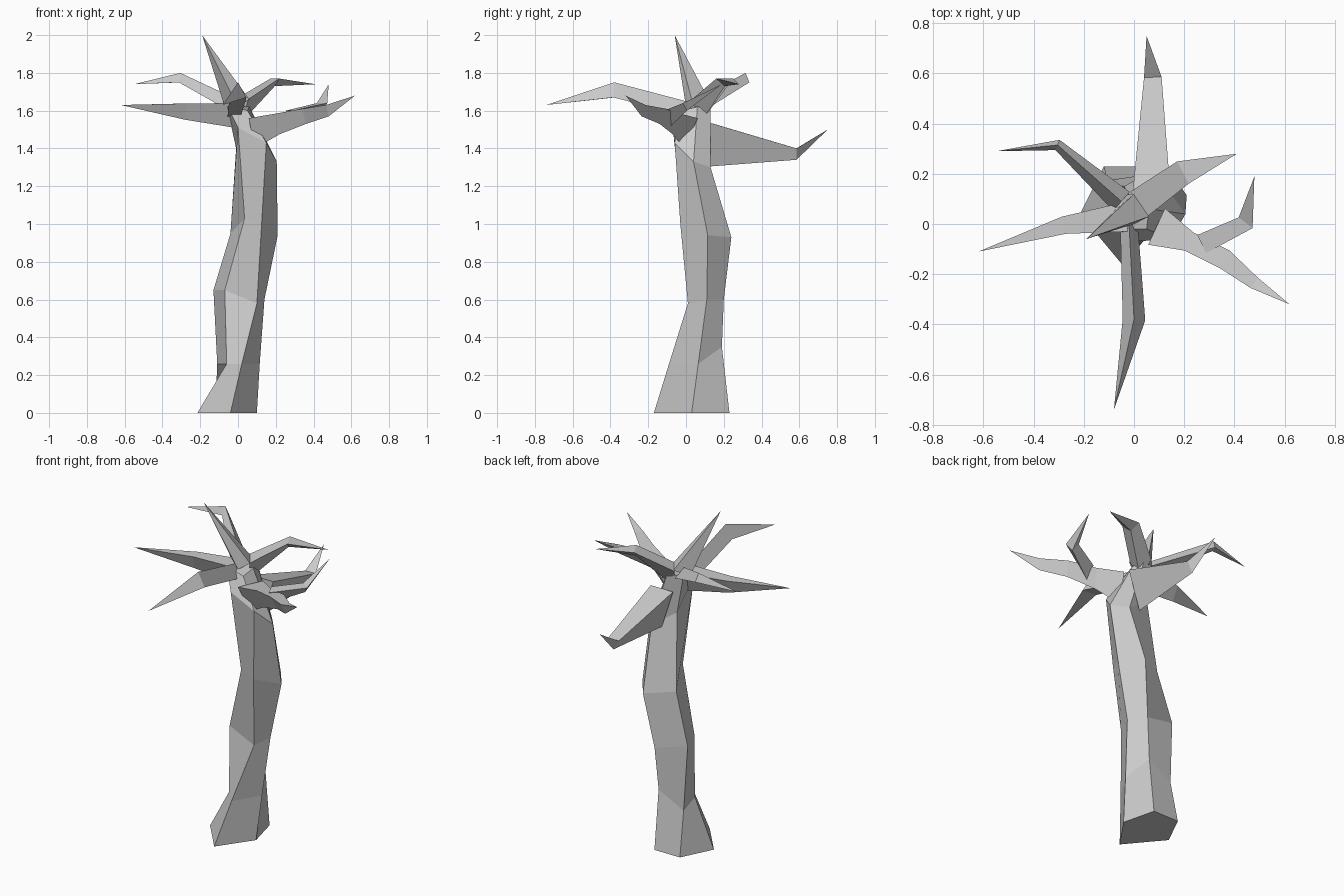
import bpy, bmesh
from mathutils import Vector


def loft(name, rings, tip=None):
    """Skin equal-sized rings; close the end with a cap or a point."""
    bm = bmesh.new()
    vs = [[bm.verts.new(p) for p in r] for r in rings]
    n = len(vs[0])
    for a, b in zip(vs, vs[1:]):
        for i in range(n):
            j = (i + 1) % n
            bm.faces.new((a[i], a[j], b[j], b[i]))
    bm.faces.new(vs[0][::-1])
    if tip is None:
        bm.faces.new(vs[-1])
    else:
        t = bm.verts.new(tip)
        for i in range(n):
            bm.faces.new((vs[-1][i], vs[-1][(i + 1) % n], t))
    bmesh.ops.recalc_face_normals(bm, faces=bm.faces)
    me = bpy.data.meshes.new(name)
    bm.to_mesh(me)
    bm.free()
    ob = bpy.data.objects.new(name, me)
    bpy.context.collection.objects.link(ob)
    return ob


def branch(name, path, tip):
    """Three-sided branch: path of (x, y, z, half width, half height).
    Positive height puts the ridge underneath, negative on top."""
    pts = [Vector(p[:3]) for p in path] + [Vector(tip)]
    rings = []
    for i, p in enumerate(path):
        d = pts[i + 1] - pts[max(i - 1, 0)]
        s = Vector((-d.y, d.x, 0)).normalized() * p[3]
        up = Vector((0, 0, p[4]))
        rings.append([pts[i] + s + up, pts[i] - s + up, pts[i] - up])
    return loft(name, rings, tip)


# Five-sided crooked trunk: front, right, back right, back left, left
loft("trunk", [
    [(-.04, -.17, 0), (.10, .03, 0), (.05, .23, 0), (-.12, .23, 0), (-.215, .04, 0)],
    [(.02, -.09, .26), (.115, .065, .26), (.05, .19, .35), (-.11, .18, .26), (-.06, 0, .26)],
    [(.10, .01, .58), (.14, .11, .60), (.07, .20, .60), (-.13, .17, .65), (-.07, .02, .65)],
    [(.125, -.03, 1.0), (.21, .115, .94), (.12, .24, .93), (-.04, .15, .95), (.035, -.02, 1.03)],
    [(.15, -.06, 1.43), (.205, .04, 1.33), (.14, .13, 1.30), (-.01, .10, 1.40), (0, -.07, 1.51)],
    [(.05, -.02, 1.60), (.06, .06, 1.62), (.04, .13, 1.62), (-.06, .11, 1.64), (-.06, -.02, 1.63)],
])

# Low, thick branches
branch("right_branch", [(.09, -.01, 1.48, .08, .08), (.22, -.07, 1.53, .04, .055),
                        (.36, -.14, 1.57, .04, .04), (.48, -.235, 1.60, .025, .03)],
       (.62, -.32, 1.68))
branch("right_twig", [(.27, -.08, 1.56, .04, .04), (.445, .005, 1.62, .035, .02)],
       (.48, .19, 1.74))
branch("back_branch", [(.07, .13, 1.42, .075, .115), (.075, .585, 1.37, .035, .03)],
       (.05, .75, 1.50))
branch("left_branch", [(-.02, .03, 1.575, .06, .065), (-.28, -.005, 1.595, .035, .043)],
       (-.62, -.11, 1.63))

# Upper branches
branch("front_branch", [(-.02, 0, 1.61, .035, -.04), (0, -.38, 1.71, .045, -.04)],
       (-.08, -.74, 1.63))
branch("back_left_branch", [(-.05, .09, 1.65, .05, -.03), (-.305, .315, 1.775, .022, -.025)],
       (-.55, .29, 1.74))
branch("back_right_branch", [(.02, .08, 1.60, .06, .06), (.195, .205, 1.75, .05, .02)],
       (.41, .28, 1.74))

# Upright spike
loft("top_spike", [[(-.07, .06, 1.62), (0, 0, 1.62), (.06, .03, 1.66), (.0, .12, 1.66)]],
     (-.19, -.06, 2.0))
